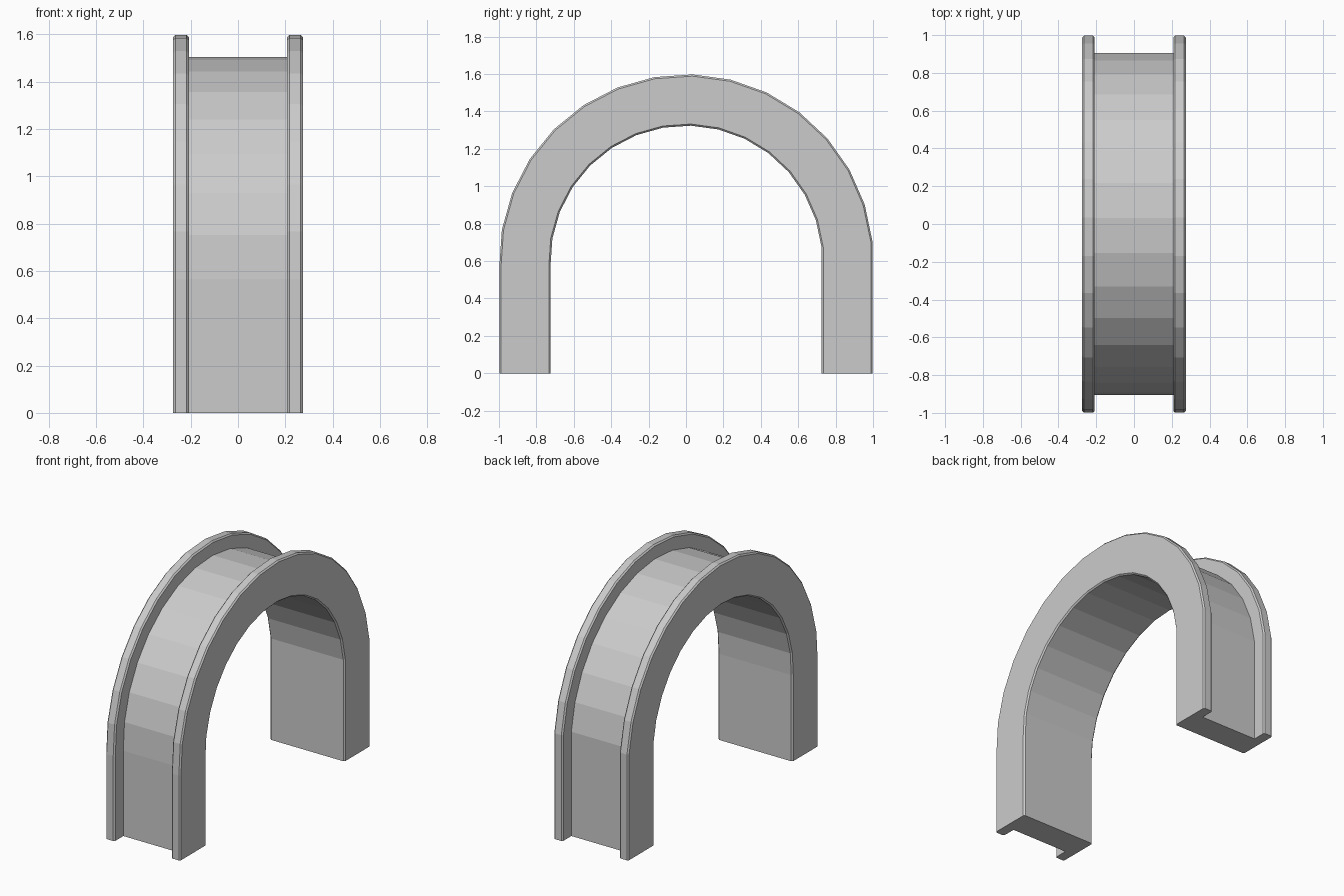
import bpy, bmesh
from math import radians, cos, sin

if "Cube" in bpy.data.objects:
    bpy.data.objects.remove(bpy.data.objects["Cube"])

CY, CZ = 0.002, 0.597          # centre of the arch curve
START, STEP, COUNT = 6.0, 11.73, 16

# Channel cross-section as (x, radius): half profile, mirrored to the other side
half = [(0.265, 0.727), (0.274, 0.736), (0.274, 0.992), (0.265, 1.001),
        (0.217, 1.001), (0.208, 0.992), (0.208, 0.908)]
section = half + [(-x, r) for x, r in reversed(half)]

# Stations along the arch: two feet on the ground plus the curved part
angles = [radians(START + STEP * i) for i in range(COUNT)]
stations = [(angles[0], True)] + [(a, False) for a in angles] + [(angles[-1], True)]

bm = bmesh.new()
rings = []
for a, foot in stations:
    rings.append([bm.verts.new((x, CY + r * cos(a), 0 if foot else CZ + r * sin(a)))
                  for x, r in section])

# Skin between neighbouring rings, then close the feet
n = len(section)
for r0, r1 in zip(rings, rings[1:]):
    for i in range(n):
        j = (i + 1) % n
        bm.faces.new((r0[i], r0[j], r1[j], r1[i]))
bm.faces.new(rings[0])
bm.faces.new(rings[-1])
bmesh.ops.recalc_face_normals(bm, faces=bm.faces[:])

mesh = bpy.data.meshes.new("channel_arch")
bm.to_mesh(mesh)
bm.free()
bpy.context.collection.objects.link(bpy.data.objects.new("channel_arch", mesh))
